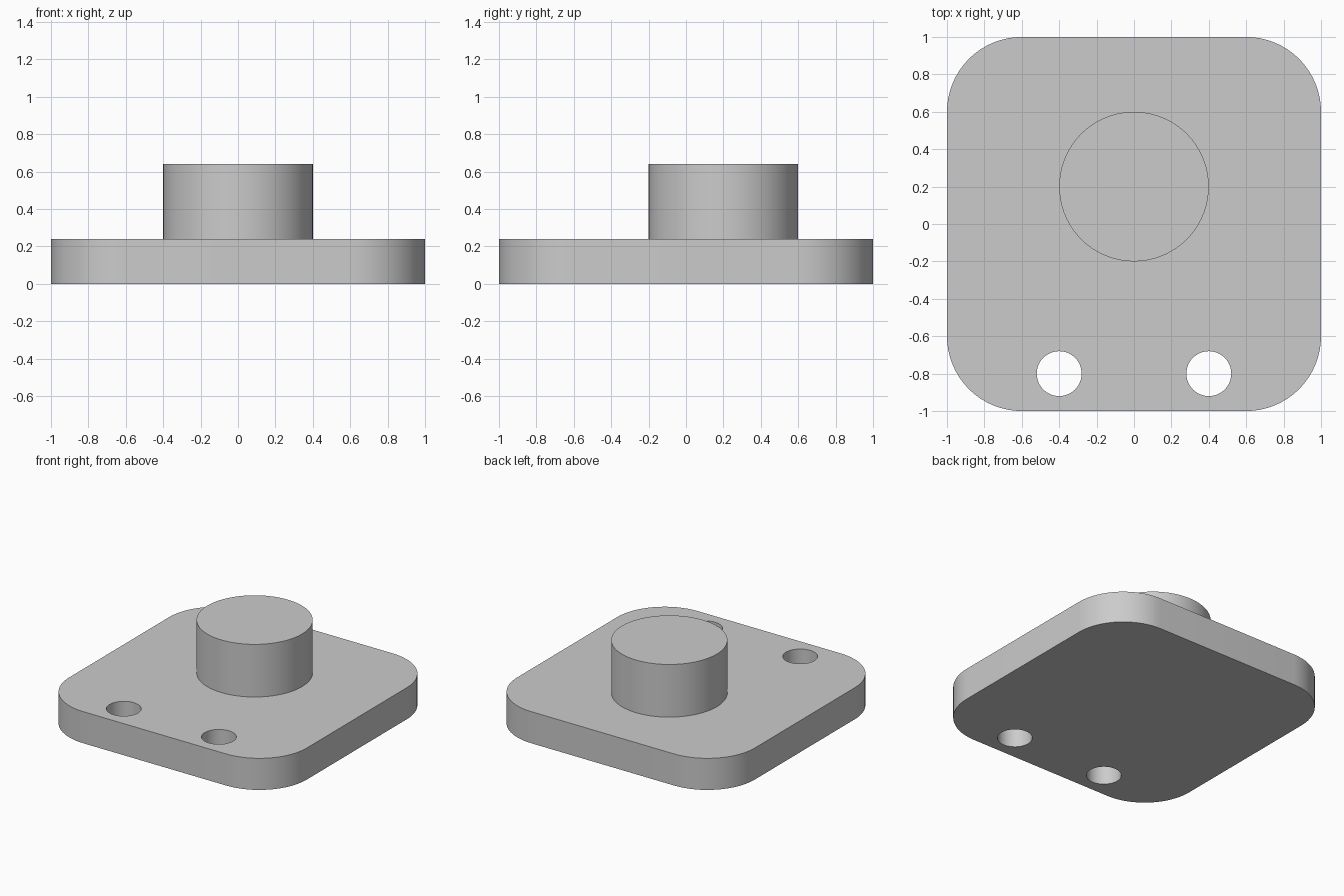
import bpy
import bmesh
from math import radians
from mathutils import Matrix

if "Cube" in bpy.data.objects:
    bpy.data.objects.remove(bpy.data.objects["Cube"], do_unlink=True)

PLATE_TOP = 0.24
BOSS_TOP = 0.64

# Single grey material
grey = bpy.data.materials.new("plain_grey")
grey.use_nodes = True
colour = (0.6, 0.6, 0.6, 1)
grey.diffuse_color = colour
grey.node_tree.nodes["Principled BSDF"].inputs["Base Color"].default_value = colour


def add_object(name, bm):
    mesh = bpy.data.meshes.new(name)
    bm.to_mesh(mesh)
    bm.free()
    mesh.materials.append(grey)
    obj = bpy.data.objects.new(name, mesh)
    bpy.context.collection.objects.link(obj)
    return obj


def activate(obj):
    bpy.ops.object.select_all(action="DESELECT")
    obj.select_set(True)
    bpy.context.view_layer.objects.active = obj


def cylinder(name, x, y, radius, bottom, top, sides):
    bm = bmesh.new()
    bmesh.ops.create_cone(bm, cap_ends=True, segments=sides, radius1=radius,
                          radius2=radius, depth=top - bottom,
                          matrix=Matrix.Translation((x, y, (bottom + top) / 2)))
    return add_object(name, bm)


# Base plate: flat block with its four upright edges rounded
bm = bmesh.new()
bmesh.ops.create_cube(bm, size=1)
bmesh.ops.scale(bm, vec=(2, 2, PLATE_TOP), verts=bm.verts)
bmesh.ops.translate(bm, vec=(0, 0, PLATE_TOP / 2), verts=bm.verts)
upright = [e for e in bm.edges if abs(e.verts[0].co.z - e.verts[1].co.z) > 0.1]
bmesh.ops.bevel(bm, geom=upright, offset=0.4, offset_type="OFFSET",
                segments=16, profile=0.5, affect="EDGES")
plate = add_object("base_plate", bm)

# Two through holes near the front edge
for side in (-1, 1):
    cutter = cylinder("hole_cutter", side * 0.4, -0.8, 0.12, -0.1, PLATE_TOP + 0.1, 48)
    cutter.hide_render = True
    cut = plate.modifiers.new("hole", "BOOLEAN")
    cut.operation = "DIFFERENCE"
    cut.solver = "EXACT"
    cut.object = cutter
    activate(plate)
    bpy.ops.object.modifier_apply(modifier=cut.name)
    bpy.data.objects.remove(cutter, do_unlink=True)

# Round boss, sunk slightly into the plate
boss = cylinder("round_boss", 0, 0.2, 0.4, PLATE_TOP - 0.04, BOSS_TOP, 72)

for part in (plate, boss):
    activate(part)
    bpy.ops.object.shade_smooth_by_angle(angle=radians(30))
